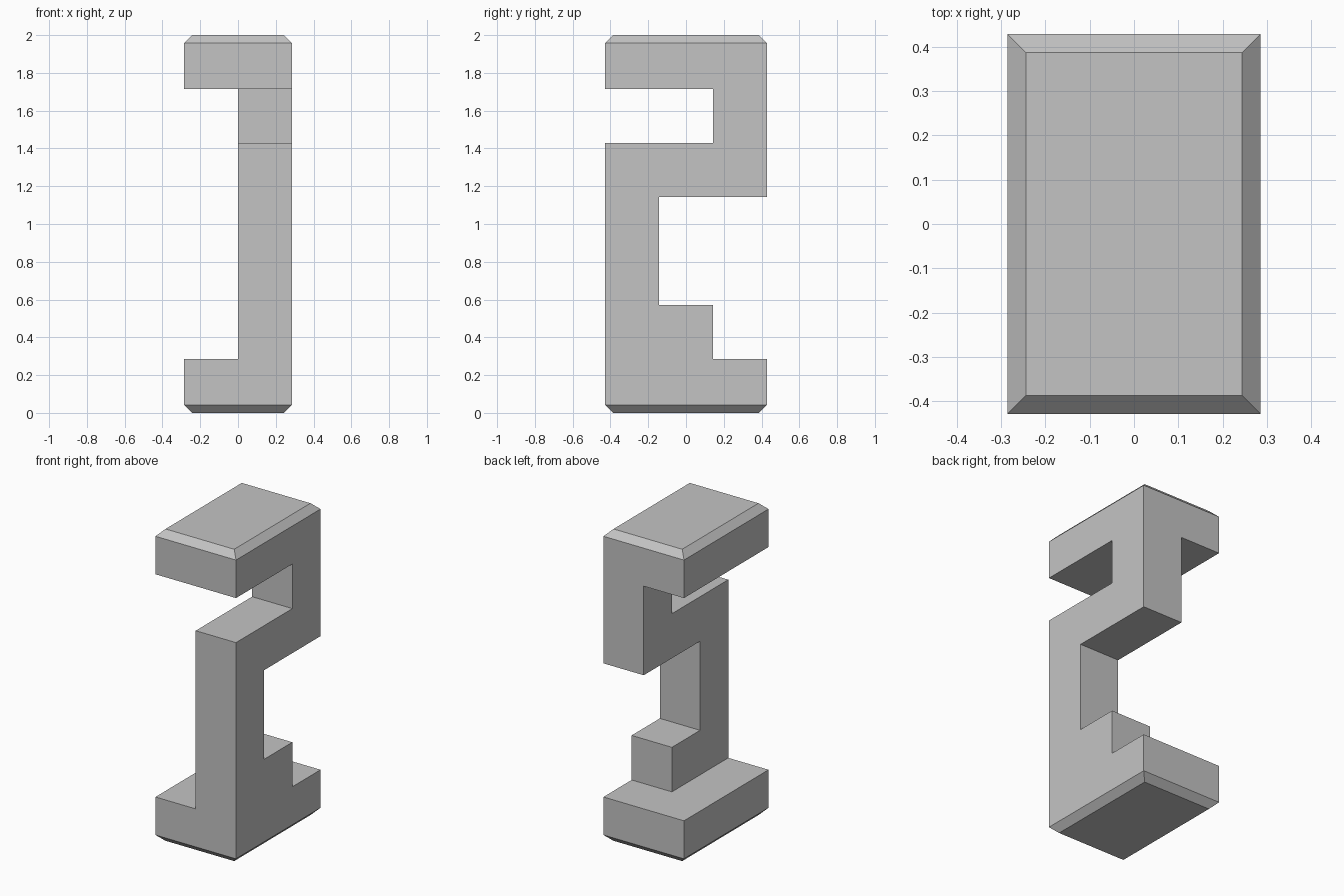
import bpy
import bmesh
from itertools import product
from mathutils import Vector

cube = bpy.data.objects.get("Cube")
if cube:
    bpy.data.objects.remove(cube, do_unlink=True)

UNIT = 2 / 7        # the bar is two by three by seven units
CHAMFER = 0.042

# Left half: which depth cells (front to back) are solid at each level, bottom up
LEVELS = ["###", "##.", "#..", "#..", "###", "..#", "###"]
solid = {(1, j, k) for k, row in enumerate(LEVELS)
         for j, cell in enumerate(row) if cell == "#"}
# Right half: only the two end caps
solid |= {(0, j, k) for j in range(3) for k in (0, 6)}

# Outer skin of the solid cells
bm = bmesh.new()
verts = {}


def corner(p):
    if p not in verts:
        verts[p] = bm.verts.new(Vector((p[0] - 1, p[1] - 1.5, p[2])) * UNIT)
    return verts[p]


for cell, axis, side in product(sorted(solid), range(3), (0, 1)):
    neighbour = list(cell)
    neighbour[axis] += 2 * side - 1
    if tuple(neighbour) in solid:
        continue
    loop = []
    for u, v in ((0, 0), (1, 0), (1, 1), (0, 1)):
        p = list(cell)
        p[axis] += side
        p[(axis + 1) % 3] += u
        p[(axis + 2) % 3] += v
        loop.append(corner(tuple(p)))
    bm.faces.new(loop if side else loop[::-1])

# Merge flat areas, then chamfer the rims of both ends
bmesh.ops.dissolve_limit(bm, angle_limit=0.01, verts=bm.verts[:], edges=bm.edges[:])
rims = [e for e in bm.edges
        if all(v.co.z < 0.01 for v in e.verts) or all(v.co.z > 1.99 for v in e.verts)]
bmesh.ops.bevel(bm, geom=rims, offset=CHAMFER, offset_type='OFFSET',
                segments=1, affect='EDGES')
bmesh.ops.recalc_face_normals(bm, faces=bm.faces[:])

mesh = bpy.data.meshes.new("notched_bar")
bm.to_mesh(mesh)
bm.free()
bar = bpy.data.objects.new("notched_bar", mesh)
bpy.context.collection.objects.link(bar)

# Plain grey
grey = bpy.data.materials.new("light_grey")
grey.use_nodes = True
colour = (0.55, 0.55, 0.55, 1)
grey.diffuse_color = colour
grey.node_tree.nodes["Principled BSDF"].inputs["Base Color"].default_value = colour
mesh.materials.append(grey)
